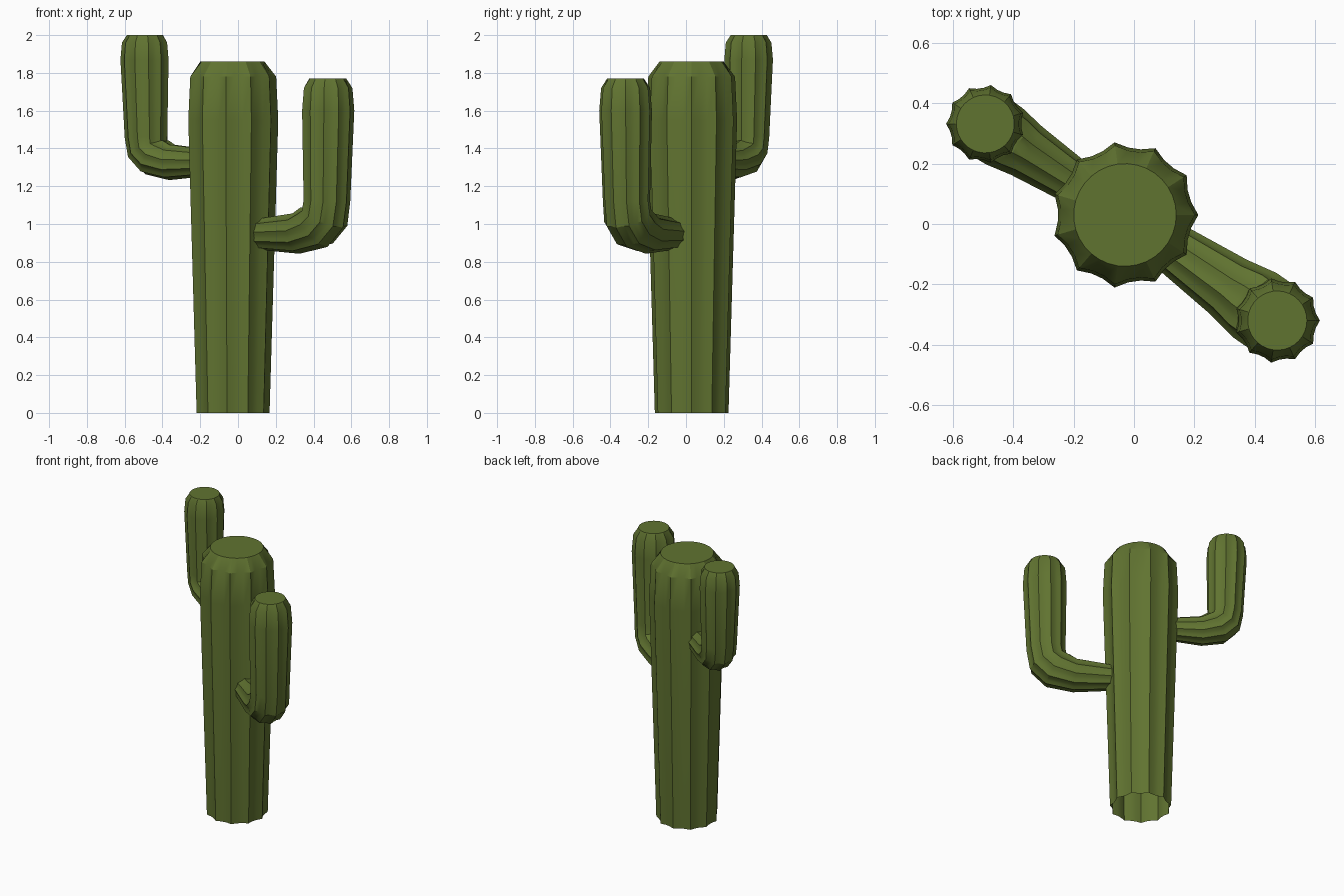
import bpy, bmesh, math
from mathutils import Vector

if "Cube" in bpy.data.objects:
    bpy.data.objects.remove(bpy.data.objects["Cube"])

RIBS, STEP = 11, 3          # ribs and points per rib
N = RIBS * STEP

mat = bpy.data.materials.new("cactus green")
mat.diffuse_color = (0.118, 0.172, 0.030, 1)
mat.use_nodes = True
mat.node_tree.nodes["Principled BSDF"].inputs["Base Color"].default_value = mat.diffuse_color


def ribbed_tube(name, origin, heading, path, phase):
    """path rows: (distance out, z, tangent tilt in degrees, radius, valley ratio)"""
    out = Vector((math.cos(heading), math.sin(heading), 0))
    up = Vector((0, 0, 1))
    side = up.cross(out)
    bm = bmesh.new()
    rings = []
    for u, z, tilt, r, valley in path:
        t = math.radians(tilt)
        e1 = out * math.sin(t) - up * math.cos(t)
        c = Vector((origin[0], origin[1], 0)) + out * u + up * z
        ring = []
        for i in range(N):
            a = phase + 2 * math.pi * i / N
            k = r if i % STEP == 0 else r * valley
            ring.append(bm.verts.new(c + (e1 * math.cos(a) + side * math.sin(a)) * k))
        rings.append(ring)
    for lo, hi in zip(rings, rings[1:]):
        for i in range(N):
            j = (i + 1) % N
            bm.faces.new((lo[i], lo[j], hi[j], hi[i]))
    bm.faces.new(rings[-1])     # flat round cap, the lower end stays open
    me = bpy.data.meshes.new(name)
    bm.to_mesh(me)
    bm.free()
    me.materials.append(mat)
    ob = bpy.data.objects.new(name, me)
    bpy.context.collection.objects.link(ob)
    bpy.ops.object.select_all(action='DESELECT')
    ob.select_set(True)
    bpy.context.view_layer.objects.active = ob
    bpy.ops.object.shade_smooth_by_angle(angle=math.radians(30))
    return ob


V = 0.92
centre = (-0.03, 0.03)

# trunk
ribbed_tube("trunk", centre, 0, [
    (0, 0.0, 90, 0.197, V),
    (0, 1.55, 90, 0.243, V),
    (0, 1.78, 90, 0.232, V),
    (0, 1.86, 90, 0.17, 1.0)], 0)

# lower arm, front right
h = math.atan2(-0.35, 0.505)
ribbed_tube("lower_arm", centre, h, [
    (0.10, 0.945, 0, 0.076, V),
    (0.42, 0.952, 5, 0.110, V),
    (0.535, 0.985, 35, 0.130, V),
    (0.592, 1.035, 65, 0.130, V),
    (0.606, 1.12, 88, 0.126, V),
    (0.614, 1.60, 90, 0.141, V),
    (0.614, 1.72, 90, 0.131, V),
    (0.614, 1.77, 90, 0.098, 1.0)], -h)

# upper arm, back left
h = math.atan2(0.30, -0.46)
ribbed_tube("upper_arm", centre, h, [
    (0.10, 1.325, 0, 0.066, V),
    (0.39, 1.328, 5, 0.096, V),
    (0.485, 1.355, 35, 0.112, V),
    (0.532, 1.395, 65, 0.114, V),
    (0.543, 1.46, 88, 0.115, V),
    (0.552, 1.87, 90, 0.130, V),
    (0.552, 1.96, 90, 0.122, V),
    (0.552, 2.00, 90, 0.096, 1.0)], math.pi - h)
